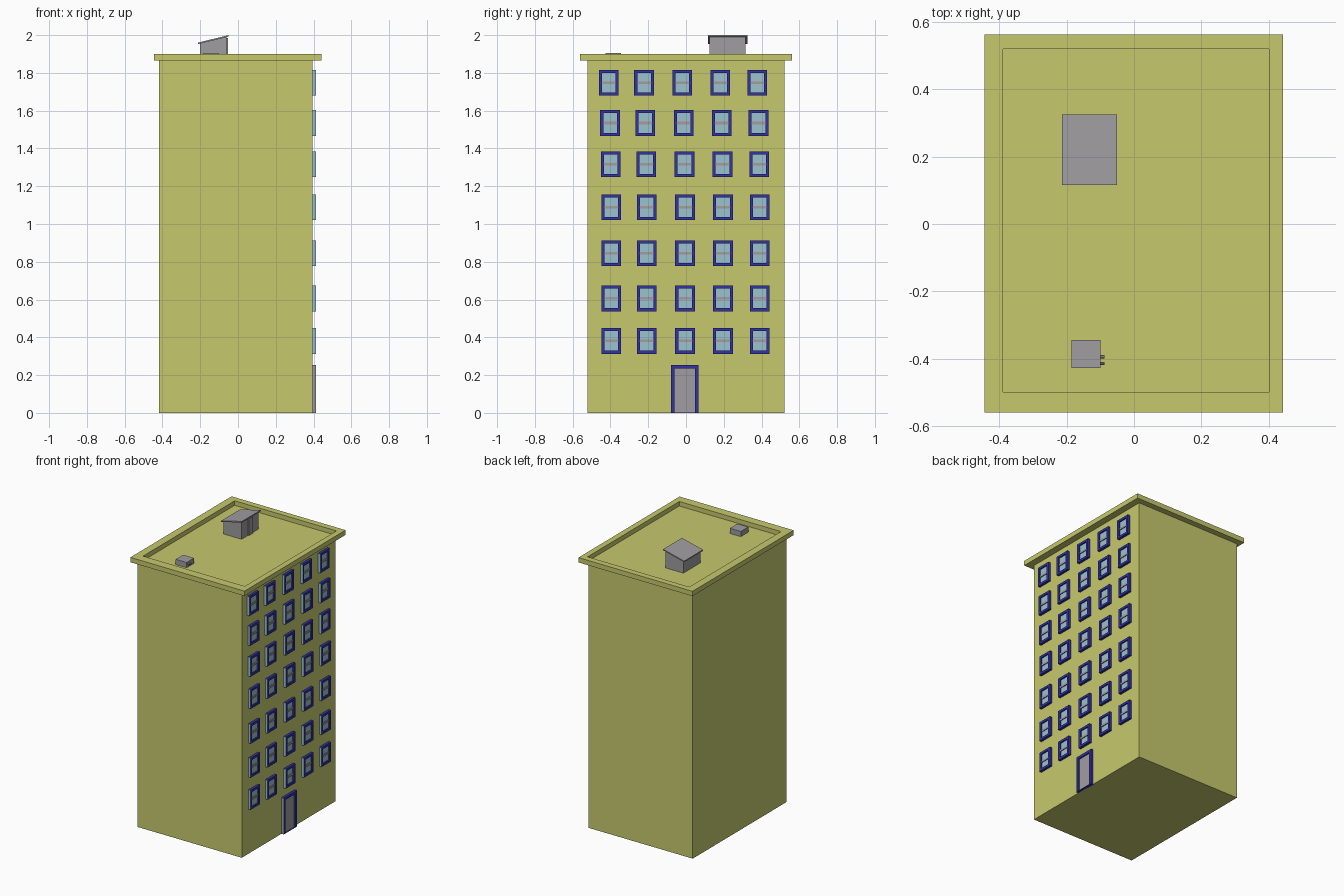
import bpy, bmesh
from mathutils import Vector

if "Cube" in bpy.data.objects:
    bpy.data.objects.remove(bpy.data.objects["Cube"])


def material(name, col):
    m = bpy.data.materials.new(name)
    m.diffuse_color = (*col, 1)
    m.use_nodes = True
    m.node_tree.nodes["Principled BSDF"].inputs["Base Color"].default_value = m.diffuse_color
    return m


WALL = material("olive_wall", (0.565, 0.584, 0.155))
FRAME = material("blue_frame", (0.032, 0.032, 0.37))
GLASS = material("pale_glass", (0.33, 0.54, 0.62))
GREY = material("grey", (0.35, 0.34, 0.35))
BAR = material("warm_grey_bar", (0.38, 0.33, 0.32))


def finish(name, bm, mats):
    bmesh.ops.recalc_face_normals(bm, faces=bm.faces)
    me = bpy.data.meshes.new(name)
    bm.to_mesh(me)
    bm.free()
    for m in mats:
        me.materials.append(m)
    ob = bpy.data.objects.new(name, me)
    bpy.context.collection.objects.link(ob)
    return ob


def loft(bm, rings, axis="z", cap_mat=0):
    """Skin a stack of rectangles (a0, a1, b0, b1, height) and cap both ends."""
    loops = []
    for a0, a1, b0, b1, h in rings:
        pts = [(a0, b0), (a1, b0), (a1, b1), (a0, b1)]
        loops.append([bm.verts.new((a, b, h) if axis == "z" else (h, a, b)) for a, b in pts])
    sides = []
    for lo, hi in zip(loops, loops[1:]):
        sides.append([bm.faces.new((lo[i], lo[(i + 1) % 4], hi[(i + 1) % 4], hi[i])) for i in range(4)])
    bm.faces.new(loops[0])
    bm.faces.new(loops[-1]).material_index = cap_mat
    return sides


def box(bm, x0, x1, y0, y1, z0, z1, mat=0):
    for s in loft(bm, [(x0, x1, y0, y1, z0), (x0, x1, y0, y1, z1)], cap_mat=mat):
        for f in s:
            f.material_index = mat


def framed_panel(bm, y0, y1, z0, z1, t, t_low):
    """Projecting frame with a recessed panel; its -y flank has the panel colour."""
    outer, inner = (y0, y1, z0, z1), (y0 + t, y1 - t, z0 + t_low, z1 - t)
    sides = loft(bm, [(*outer, 0.388), (*outer, 0.412), (*inner, 0.412), (*inner, 0.403)],
                 "x", cap_mat=1)
    sides[0][3].material_index = 1


# Tower, overhanging cornice and sunken flat roof as one skin
bm = bmesh.new()
body, lip = (-0.417, 0.394, -0.521, 0.521), (-0.444, 0.442, -0.56, 0.562)
well = (-0.389, 0.401, -0.498, 0.519)
loft(bm, [(*body, 0), (*body, 1.866), (*lip, 1.866), (*lip, 1.9), (*well, 1.9), (*well, 1.868)])
finish("tower", bm, [WALL])

# Window grid on the right face; upper rows drift slightly sideways
row_z = [0.381, 0.606, 0.845, 1.089, 1.316, 1.535, 1.747]
col_y = [-0.395, -0.208, -0.005, 0.196, 0.391]
drift = [0, 0, 0, 0, -0.003, -0.007, -0.014]
bm = bmesh.new()
for z, d in zip(row_z, drift):
    for y in col_y:
        c = y + d
        framed_panel(bm, c - 0.052, c + 0.052, z - 0.068, z + 0.068, 0.016, 0.016)
        box(bm, 0.402, 0.408, c - 0.036, c + 0.036, z - 0.007, z + 0.007, 2)
finish("windows", bm, [FRAME, GLASS, BAR])

# Entrance door
bm = bmesh.new()
framed_panel(bm, -0.08, 0.066, 0, 0.254, 0.019, 0.001)
finish("entrance_door", bm, [FRAME, GREY])

# Roof stair shed: walls with sloping top, thin roof slab, door plate
bm = bmesh.new()
box(bm, -0.2, -0.06, 0.125, 0.315, 1.866, 1.956)
for v in bm.verts:
    if v.co.z > 1.9:
        v.co.z += (v.co.x + 0.2) * 0.25
finish("shed_walls", bm, [GREY])

bm = bmesh.new()
box(bm, -0.213, -0.05, 0.116, 0.325, 1.952, 1.96)
for v in bm.verts:
    v.co.z += (v.co.x + 0.213) * 0.245
finish("shed_roof", bm, [GREY])

bm = bmesh.new()
box(bm, -0.061, -0.053, 0.195, 0.243, 1.866, 1.985)
finish("shed_door", bm, [GREY])

# Small rooftop vent unit with two stub pipes
bm = bmesh.new()
box(bm, -0.185, -0.1, -0.427, -0.344, 1.866, 1.905)
finish("vent_unit", bm, [GREY])
bm = bmesh.new()
for y in (-0.394, -0.414):
    r = bmesh.ops.create_cone(bm, cap_ends=True, segments=8, radius1=0.005, radius2=0.005, depth=0.03)
    for v in r["verts"]:
        x, yy, z = v.co
        v.co = Vector((-0.102 + z, y + yy, 1.888 + x))
finish("vent_pipes", bm, [GREY])
